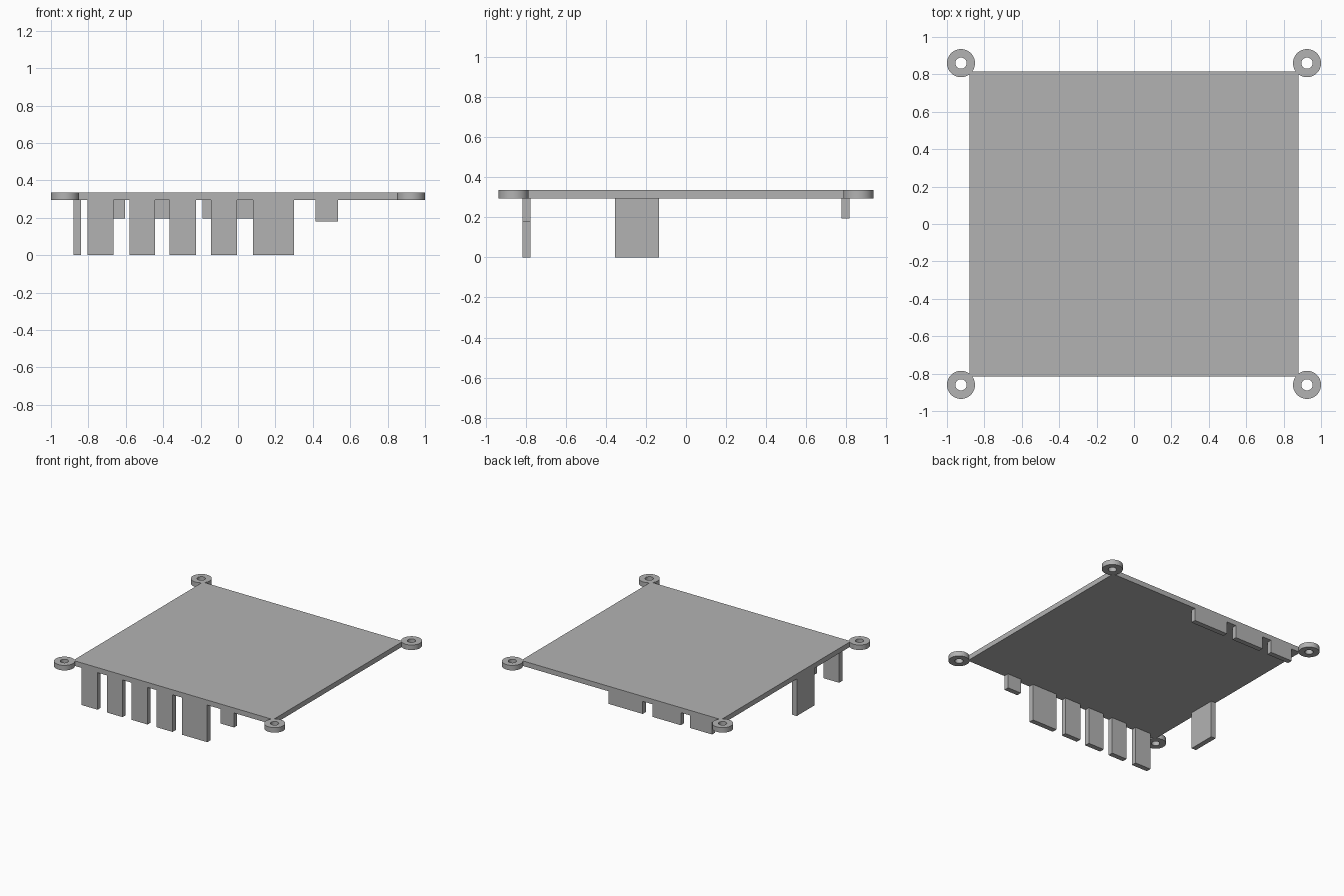
import bpy
import bmesh
import math
from mathutils import Matrix, Vector

default = bpy.data.objects.get("Cube")
if default:
    bpy.data.objects.remove(default)

# Single plain grey
grey = bpy.data.materials.new("light grey")
grey.use_nodes = True
colour = (0.45, 0.45, 0.45, 1)
grey.diffuse_color = colour
grey.node_tree.nodes["Principled BSDF"].inputs["Base Color"].default_value = colour

HALF_X, HALF_Y = 0.88, 0.815
BOTTOM, TOP = 0.295, 0.335
THICK = 0.04


def add_object(name, bm):
    bmesh.ops.recalc_face_normals(bm, faces=bm.faces)
    mesh = bpy.data.meshes.new(name)
    bm.to_mesh(mesh)
    bm.free()
    mesh.materials.append(grey)
    obj = bpy.data.objects.new(name, mesh)
    bpy.context.collection.objects.link(obj)
    return obj


def box(name, xs, ys, zs):
    bm = bmesh.new()
    bmesh.ops.create_cube(bm, size=1)
    low, high = (Vector(c) for c in zip(xs, ys, zs))
    size = Matrix.Diagonal(high - low).to_4x4()
    bm.transform(Matrix.Translation((low + high) / 2) @ size)
    return add_object(name, bm)


def ring(name, x, y, outer=0.075, inner=0.03, segments=48):
    # Rectangular section spun around the hole axis
    bm = bmesh.new()
    section = [(inner, BOTTOM), (outer, BOTTOM), (outer, TOP), (inner, TOP)]
    verts = [bm.verts.new((x + r, y, z)) for r, z in section]
    edges = [bm.edges.new((verts[i], verts[(i + 1) % 4])) for i in range(4)]
    bmesh.ops.spin(bm, geom=verts + edges, cent=(x, y, 0), axis=(0, 0, 1),
                   angle=math.tau, steps=segments, use_merge=True)
    bmesh.ops.remove_doubles(bm, verts=bm.verts, dist=0.0001)
    obj = add_object(name, bm)
    bpy.ops.object.select_all(action="DESELECT")
    obj.select_set(True)
    bpy.context.view_layer.objects.active = obj
    bpy.ops.object.shade_smooth_by_angle(angle=math.radians(30))


# Flat cover plate
box("cover_plate", (-HALF_X, HALF_X), (-HALF_Y, HALF_Y), (BOTTOM, TOP))

# Screw rings on the four corners
for y_name, sy in (("front", -1), ("back", 1)):
    for x_name, sx in (("right", -1), ("left", 1)):
        ring(f"{y_name}_{x_name}_screw_ring", sx * 0.925, sy * 0.86)

# Hanging tabs along the front edge
front_y = (-HALF_Y, -HALF_Y + THICK)
front_tabs = [(-0.805, -0.665), (-0.58, -0.445), (-0.365, -0.225),
              (-0.145, -0.005), (0.08, 0.30)]
for i, xs in enumerate(front_tabs, 1):
    box(f"front_tab_{i}", xs, front_y, (0, BOTTOM))
box("front_short_tab", (0.415, 0.535), front_y, (0.18, BOTTOM))

# Short tabs along the back edge
back_tabs = [(-0.80, -0.605), (-0.525, -0.275), (-0.19, 0.11)]
for i, xs in enumerate(back_tabs, 1):
    box(f"back_tab_{i}", xs, (HALF_Y - THICK, HALF_Y), (0.195, BOTTOM))

# Single tab on the right edge
box("side_tab", (-HALF_X, -HALF_X + THICK), (-0.355, -0.135), (0, BOTTOM))
